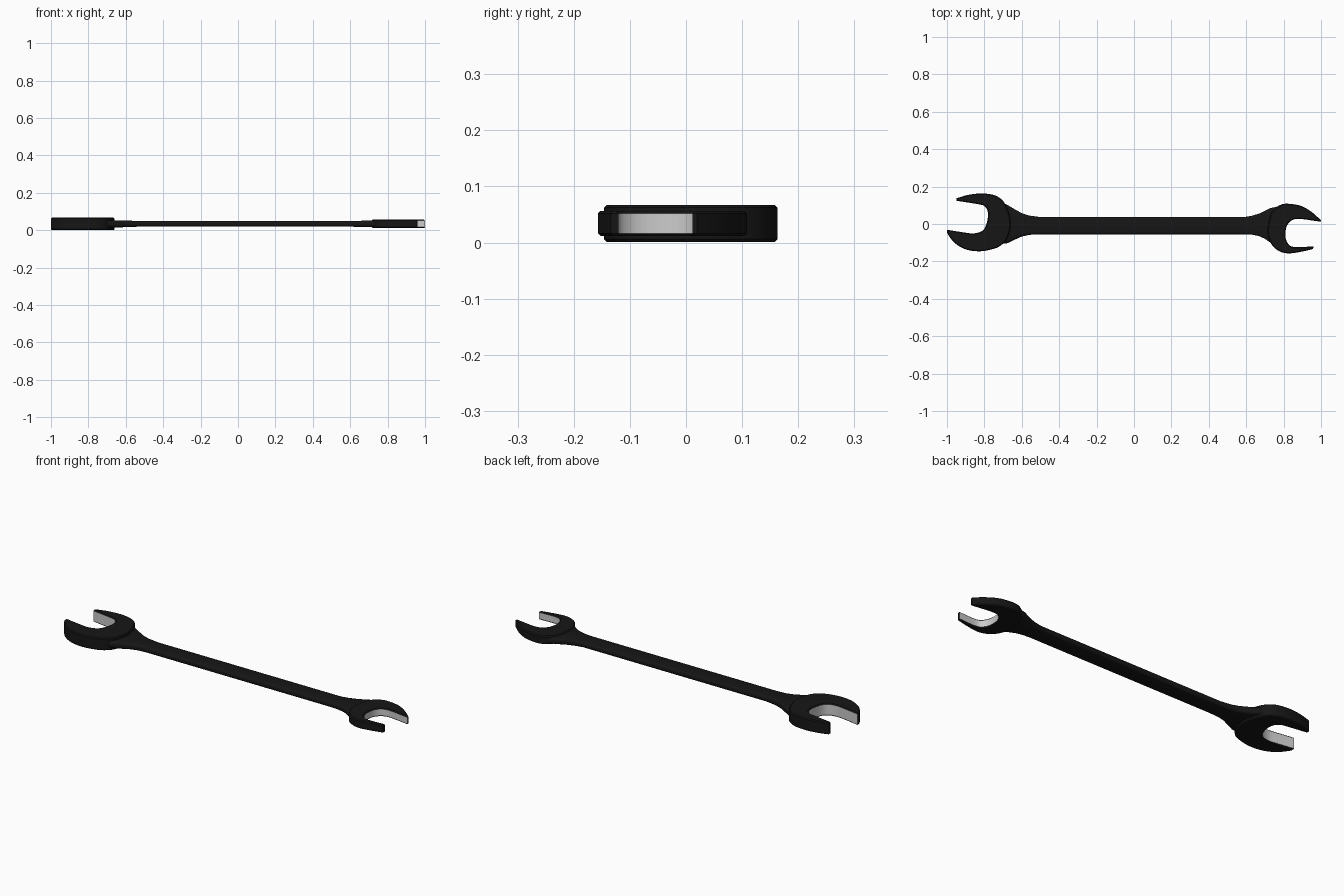
import bpy, bmesh, math
from mathutils import Vector

if "Cube" in bpy.data.objects:
    bpy.data.objects.remove(bpy.data.objects["Cube"])

ZC = 0.034  # mid-thickness height of the whole tool


def material(name, v):
    m = bpy.data.materials.new(name)
    m.diffuse_color = (v, v, v, 1)
    m.use_nodes = True
    m.node_tree.nodes["Principled BSDF"].inputs["Base Color"].default_value = m.diffuse_color
    return m


dark = material("black_finish", 0.008)
steel = material("bare_steel", 0.75)


def spline(pts, steps=5):
    """Smooth open curve through the given 2D points."""
    p = [Vector(q) for q in pts]
    p = [2 * p[0] - p[1]] + p + [2 * p[-1] - p[-2]]
    out = []
    for i in range(1, len(p) - 2):
        a, b, c, d = p[i - 1:i + 3]
        for s in range(steps):
            t = s / steps
            out.append(0.5 * (2 * b + (c - a) * t + (2 * a - 5 * b + 4 * c - d) * t * t
                              + (3 * b - a - 3 * c + d) * t ** 3))
    return out + [p[-2]]


def finish(name, bm):
    bmesh.ops.recalc_face_normals(bm, faces=bm.faces)
    me = bpy.data.meshes.new(name)
    bm.to_mesh(me)
    bm.free()
    ob = bpy.data.objects.new(name, me)
    bpy.context.collection.objects.link(ob)
    me.materials.append(dark)
    me.materials.append(steel)
    bpy.ops.object.select_all(action='DESELECT')
    ob.select_set(True)
    bpy.context.view_layer.objects.active = ob
    bpy.ops.object.shade_smooth_by_angle(angle=math.radians(32))


def head(name, outer, inner, half, chamfer):
    """Thick plate with chamfered rims; the walls of the mouth are bare steel."""
    o, i = spline(outer), spline(inner)
    loop, n = o + i, len(o) + len(i)
    bm = bmesh.new()
    lo = [bm.verts.new((p.x, p.y, ZC - half)) for p in loop]
    hi = [bm.verts.new((p.x, p.y, ZC + half)) for p in loop]
    caps = [bm.faces.new(lo[::-1]), bm.faces.new(hi)]
    for k in range(n):
        j = (k + 1) % n
        f = bm.faces.new((lo[k], lo[j], hi[j], hi[k]))
        f.material_index = 1 if len(o) <= k < n - 1 else 0
    bm.normal_update()
    rims = [e for f in caps for e in f.edges]
    bmesh.ops.bevel(bm, geom=rims, offset=chamfer, segments=1, affect='EDGES',
                    profile=0.5, material=0)
    finish(name, bm)


# Large open end (left)
head("large_open_end",
     [(-0.948, 0.138), (-0.88, 0.157), (-0.80, 0.163), (-0.73, 0.147), (-0.685, 0.10),
      (-0.66, 0.01), (-0.675, -0.07), (-0.715, -0.117), (-0.77, -0.138), (-0.835, -0.146),
      (-0.905, -0.134), (-0.96, -0.10), (-0.995, -0.055), (-1.0, -0.035)],
     [(-0.998, -0.031), (-0.91, -0.045), (-0.855, -0.05), (-0.807, -0.033),
      (-0.785, 0.015), (-0.782, 0.065), (-0.80, 0.096), (-0.84, 0.107), (-0.948, 0.124)],
     0.033, 0.005)

# Small open end (right)
head("small_open_end",
     [(0.957, -0.134), (0.885, -0.150), (0.82, -0.157), (0.77, -0.142), (0.733, -0.105),
      (0.715, -0.05), (0.72, 0.01), (0.74, 0.07), (0.785, 0.103), (0.83, 0.108),
      (0.895, 0.096), (0.95, 0.064), (1.0, 0.02)],
     [(1.0, 0.012), (0.885, 0.027), (0.84, 0.017), (0.815, -0.016), (0.81, -0.068),
      (0.825, -0.106), (0.858, -0.123), (0.96, -0.12)],
     0.0225, 0.005)

# Shank: rounded sections (x, y low, y high, half thickness) flaring into both ends
sections = [(-0.72, -0.105, 0.122, 0.019), (-0.68, -0.104, 0.104, 0.019),
            (-0.64, -0.085, 0.080, 0.019), (-0.60, -0.067, 0.058, 0.018),
            (-0.56, -0.058, 0.045, 0.016), (-0.50, -0.055, 0.037, 0.015),
            (0.59, -0.055, 0.037, 0.015), (0.63, -0.057, 0.044, 0.016),
            (0.67, -0.065, 0.056, 0.0165), (0.70, -0.079, 0.070, 0.0165),
            (0.73, -0.100, 0.085, 0.0165), (0.77, -0.118, 0.094, 0.0165)]
bm = bmesh.new()
rings = []
for x, y0, y1, h in sections:
    ring = []
    for sy, sz, start in ((1, 1, 0), (-1, 1, 90), (-1, -1, 180), (1, -1, 270)):
        r = h * 0.75
        cy = (y1 - r) if sy > 0 else (y0 + r)
        for k in range(4):
            a = math.radians(start + 30 * k)
            ring.append(bm.verts.new((x, cy + r * math.cos(a),
                                      ZC + sz * (h - r) + r * math.sin(a))))
    rings.append(ring)
for a, b in zip(rings, rings[1:]):
    for k in range(16):
        j = (k + 1) % 16
        bm.faces.new((a[k], a[j], b[j], b[k]))
bm.faces.new(rings[0])
bm.faces.new(rings[-1])
finish("shank", bm)
